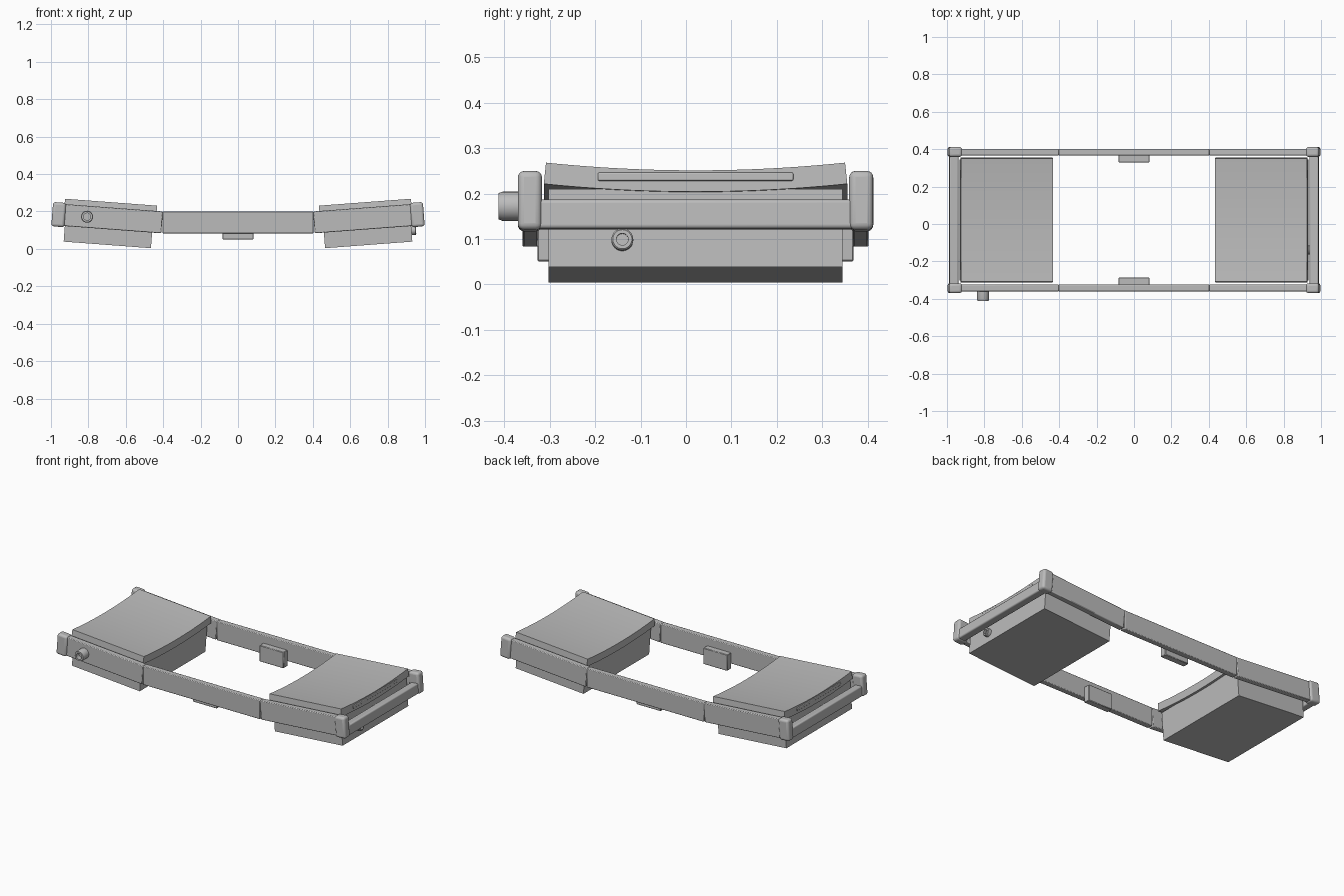
import bpy, bmesh, math
from mathutils import Matrix, Vector

cube = bpy.data.objects.get("Cube")
if cube:
    bpy.data.objects.remove(cube, do_unlink=True)

GREY = (0.5, 0.5, 0.5, 1)
grey = bpy.data.materials.new("plain grey")
grey.use_nodes = True
grey.diffuse_color = GREY
grey.node_tree.nodes["Principled BSDF"].inputs["Base Color"].default_value = GREY

YC = 0.021                      # middle of the frame in y
RAIL_Z = 0.1415                 # middle height of the straight rails
TILT = 0.075
BASE = Matrix.Translation((0, YC, RAIL_Z))


def finish(name, bm, frame, bevel=0, segments=3):
    bmesh.ops.recalc_face_normals(bm, faces=bm.faces)
    mesh = bpy.data.meshes.new(name)
    bm.to_mesh(mesh)
    bm.free()
    obj = bpy.data.objects.new(name, mesh)
    bpy.context.collection.objects.link(obj)
    obj.matrix_world = frame
    mesh.materials.append(grey)
    if bevel:
        mod = obj.modifiers.new("rounded edges", 'BEVEL')
        mod.width, mod.segments = bevel, segments
        mod.angle_limit = math.radians(50)
    bpy.ops.object.select_all(action='DESELECT')
    obj.select_set(True)
    bpy.context.view_layer.objects.active = obj
    bpy.ops.object.shade_smooth_by_angle(angle=math.radians(35))
    return obj


def block(name, frame, x, y, z, bevel=0, segments=3):
    """Box from three (low, high) ranges in the given frame."""
    bm = bmesh.new()
    bmesh.ops.create_cube(bm, size=1)
    for v in bm.verts:
        v.co = Vector([(r[0] + r[1]) / 2 + c * (r[1] - r[0])
                       for r, c in zip((x, y, z), v.co)])
    return finish(name, bm, frame, bevel, segments)


def lathe(name, frame, profile, steps=32):
    """Spin (radius, height) points round the frame's z axis."""
    bm = bmesh.new()
    verts = [bm.verts.new((r, 0, h)) for r, h in profile]
    edges = [bm.edges.new(p) for p in zip(verts, verts[1:])]
    bmesh.ops.spin(bm, geom=verts + edges, axis=(0, 0, 1), cent=(0, 0, 0),
                   angle=math.tau, steps=steps)
    bmesh.ops.remove_doubles(bm, verts=bm.verts, dist=1e-5)
    return finish(name, bm, frame)


def saddle(name, frame, x, half, edge_z, sag, thick, steps=24):
    """Cushion bent along y, lowest in the middle."""
    radius = (half ** 2 + sag ** 2) / (2 * sag)
    top = edge_z - sag + radius
    reach = math.asin(half / radius)
    arc = [reach * (2 * i / steps - 1) for i in range(steps + 1)]
    ring = [(radius, a) for a in arc] + [(radius + thick, a) for a in reversed(arc)]
    bm = bmesh.new()
    face = bm.faces.new([bm.verts.new((x[0], r * math.sin(a), top - r * math.cos(a)))
                         for r, a in ring])
    out = bmesh.ops.extrude_face_region(bm, geom=[face])["geom"]
    moved = [g for g in out if isinstance(g, bmesh.types.BMVert)]
    bmesh.ops.translate(bm, verts=moved, vec=(x[1] - x[0], 0, 0))
    return finish(name, bm, frame)


def span(s, a, b):
    return tuple(sorted((s * a, s * b)))


# Straight middle rails with their inner pads
for t, side in ((-1, "front"), (1, "back")):
    block(f"{side}_middle_rail", BASE, (-0.403, 0.403), span(t, 0.345, 0.381),
          (-0.0585, 0.0585), 0.004, 2)
    block(f"{side}_pad", BASE, (-0.083, 0.083), span(t, 0.308, 0.348),
          (-0.0905, 0.01), 0.003, 1)

# Tilted end sections
for s, end in ((-1, "right"), (1, "left")):
    frame = (Matrix.Translation((s * 0.403, YC, RAIL_Z))
             @ Matrix.Rotation(-s * TILT, 4, 'Y'))
    for t, side in ((-1, "front"), (1, "back")):
        block(f"{end}_{side}_end_rail", frame, span(s, 0.003, 0.56),
              span(t, 0.345, 0.381), (-0.0585, 0.0585), 0.004, 2)
        block(f"{end}_{side}_corner_cap", frame, span(s, 0.522, 0.592),
              span(t, 0.338, 0.391), (-0.065, 0.065), 0.014, 4)
    block(f"{end}_end_bar", frame, span(s, 0.537, 0.585), (-0.35, 0.35),
          (-0.062, 0.002), 0.008, 4)

    # Housing below, cushion on top, thin strip on the cushion's outer end
    block(f"{end}_housing", frame, span(s, 0.052, 0.52), (-0.323, 0.323),
          (-0.142, 0.03))
    saddle(f"{end}_cushion", frame, span(s, 0.036, 0.53), 0.329, 0.087, 0.017, 0.047)
    block(f"{end}_cushion_strip", frame, span(s, 0.525, 0.534),
          (-0.215, 0.215), (0.047, 0.065), 0.003, 2)

    # Round knob on one housing end
    if s > 0:
        knob = (frame @ Matrix.Translation((0.515, -0.161, -0.083))
                @ Matrix.Rotation(math.pi / 2, 4, 'Y'))
        lathe("housing_knob", knob, [(0, 0), (0.024, 0), (0.024, 0.026),
              (0.021, 0.029), (0.013, 0.029), (0.013, 0.018), (0, 0.018)])

# Round socket on the front rail
socket = (Matrix.Translation((-0.807, YC - 0.375, 0.172))
          @ Matrix.Rotation(math.pi / 2, 4, 'X'))
lathe("front_socket", socket, [(0, 0), (0.032, 0), (0.032, 0.05),
      (0.029, 0.058), (0.019, 0.058), (0.019, 0.03), (0, 0.03)])
